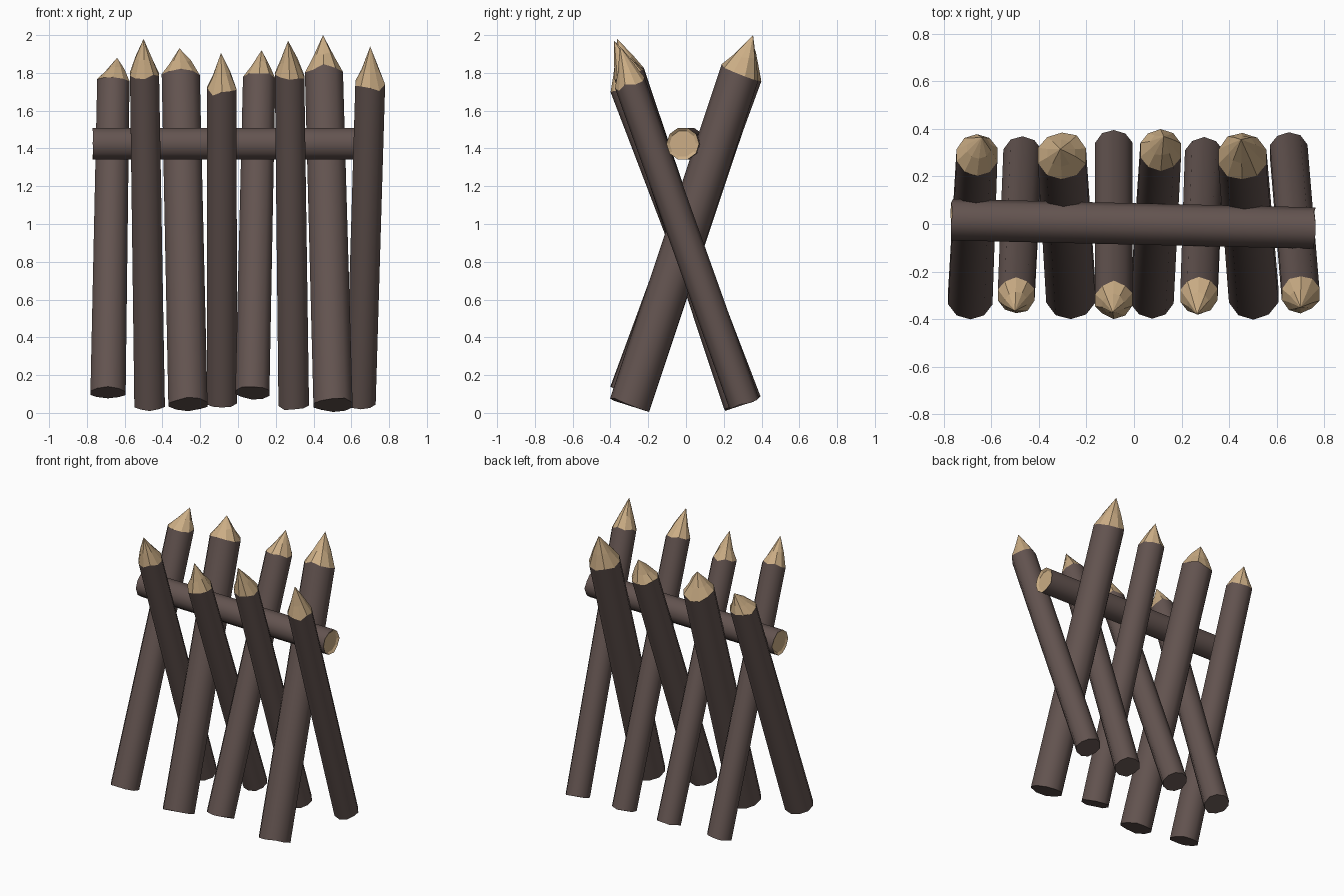
import bpy, bmesh, math, random
from mathutils import Vector

if "Cube" in bpy.data.objects:
    bpy.data.objects.remove(bpy.data.objects["Cube"])

random.seed(4)
SIDES = 10


def material(name, rgb):
    m = bpy.data.materials.new(name)
    m.diffuse_color = (*rgb, 1)
    m.use_nodes = True
    m.node_tree.nodes["Principled BSDF"].inputs["Base Color"].default_value = m.diffuse_color
    return m


bark = material("dark_bark", (0.125, 0.088, 0.08))
wood = material("cut_wood", (0.60, 0.42, 0.235))


def ring(bm, centre, axis, radius, jitter=0.0):
    """Ring of vertices square to the axis, optionally uneven along it."""
    u = axis.cross(Vector((0, 1, 0)) if abs(axis.y) < 0.9 else Vector((1, 0, 0))).normalized()
    v = axis.cross(u)
    verts = []
    for i in range(SIDES):
        a = 2 * math.pi * (i + 0.5) / SIDES
        shift = axis * random.uniform(-jitter, jitter)
        verts.append(bm.verts.new(centre + (u * math.cos(a) + v * math.sin(a)) * radius + shift))
    return verts


def bridge(bm, low, high, mat, smooth):
    for i in range(SIDES):
        j = (i + 1) % SIDES
        f = bm.faces.new((low[i], low[j], high[j], high[i]))
        f.material_index, f.smooth = mat, smooth


def finish(bm, name):
    bmesh.ops.recalc_face_normals(bm, faces=bm.faces)
    # keep edges crisp wherever the round shaft meets a flat face
    for e in bm.edges:
        e.smooth = all(f.smooth for f in e.link_faces)
    mesh = bpy.data.meshes.new(name)
    bm.to_mesh(mesh)
    bm.free()
    mesh.materials.append(bark)
    mesh.materials.append(wood)
    bpy.context.collection.objects.link(bpy.data.objects.new(name, mesh))


def stake(name, base, r0, shoulder, r1, tip):
    base, shoulder, tip = Vector(base), Vector(shoulder), Vector(tip)
    axis = (shoulder - base).normalized()
    bm = bmesh.new()
    low = ring(bm, base, axis, r0, 0.006)
    high = ring(bm, shoulder, axis, r1, 0.014)
    bridge(bm, low, high, 0, True)
    bm.faces.new(low)
    # hewn point: uneven middle ring, then the tip
    mid = ring(bm, shoulder.lerp(tip, 0.42), axis, r1 * 0.58, 0.012)
    bridge(bm, high, mid, 1, False)
    top = bm.verts.new(tip)
    for i in range(SIDES):
        bm.faces.new((mid[i], mid[(i + 1) % SIDES], top)).material_index = 1
    finish(bm, name)


# stakes leaning to the back: base, radius, shoulder, radius, tip
back_leaning = [
    ((-0.688, -0.308, 0.107), 0.098, (-0.660, 0.290, 1.755), 0.090, (-0.640, 0.365, 1.88)),
    ((-0.265, -0.298, 0.043), 0.109, (-0.303, 0.288, 1.785), 0.106, (-0.310, 0.315, 1.93)),
    ((0.076, -0.308, 0.107), 0.095, (0.112, 0.310, 1.775), 0.090, (0.125, 0.368, 1.92)),
    ((0.503, -0.298, 0.043), 0.109, (0.455, 0.285, 1.800), 0.106, (0.450, 0.355, 2.00)),
]
# stakes leaning to the front
front_leaning = [
    ((-0.468, 0.288, 0.042), 0.085, (-0.495, -0.300, 1.800), 0.081, (-0.500, -0.365, 1.98)),
    ((-0.085, 0.318, 0.055), 0.083, (-0.085, -0.318, 1.715), 0.082, (-0.090, -0.370, 1.905)),
    ((0.295, 0.284, 0.042), 0.085, (0.273, -0.300, 1.790), 0.082, (0.265, -0.380, 1.97)),
    ((0.650, 0.308, 0.050), 0.083, (0.700, -0.295, 1.740), 0.083, (0.700, -0.350, 1.94)),
]
for group, stakes in (("back_leaning", back_leaning), ("front_leaning", front_leaning)):
    for n, args in enumerate(stakes, 1):
        stake(f"{group}_stake_{n}", *args)

# cross rail resting in the crook, with shallow dished ends
left, right = Vector((-0.767, 0.018, 1.425)), Vector((0.757, -0.017, 1.425))
axis = (right - left).normalized()
bm = bmesh.new()
a, b = ring(bm, left, axis, 0.087, 0.006), ring(bm, right, axis, 0.087, 0.006)
bridge(bm, a, b, 0, True)
for outer, centre, inward in ((a, left, axis), (b, right, -axis)):
    inner = ring(bm, centre + inward * 0.008, axis, 0.07)
    bridge(bm, outer, inner, 1, False)
    bm.faces.new(inner).material_index = 1
finish(bm, "cross_rail")
